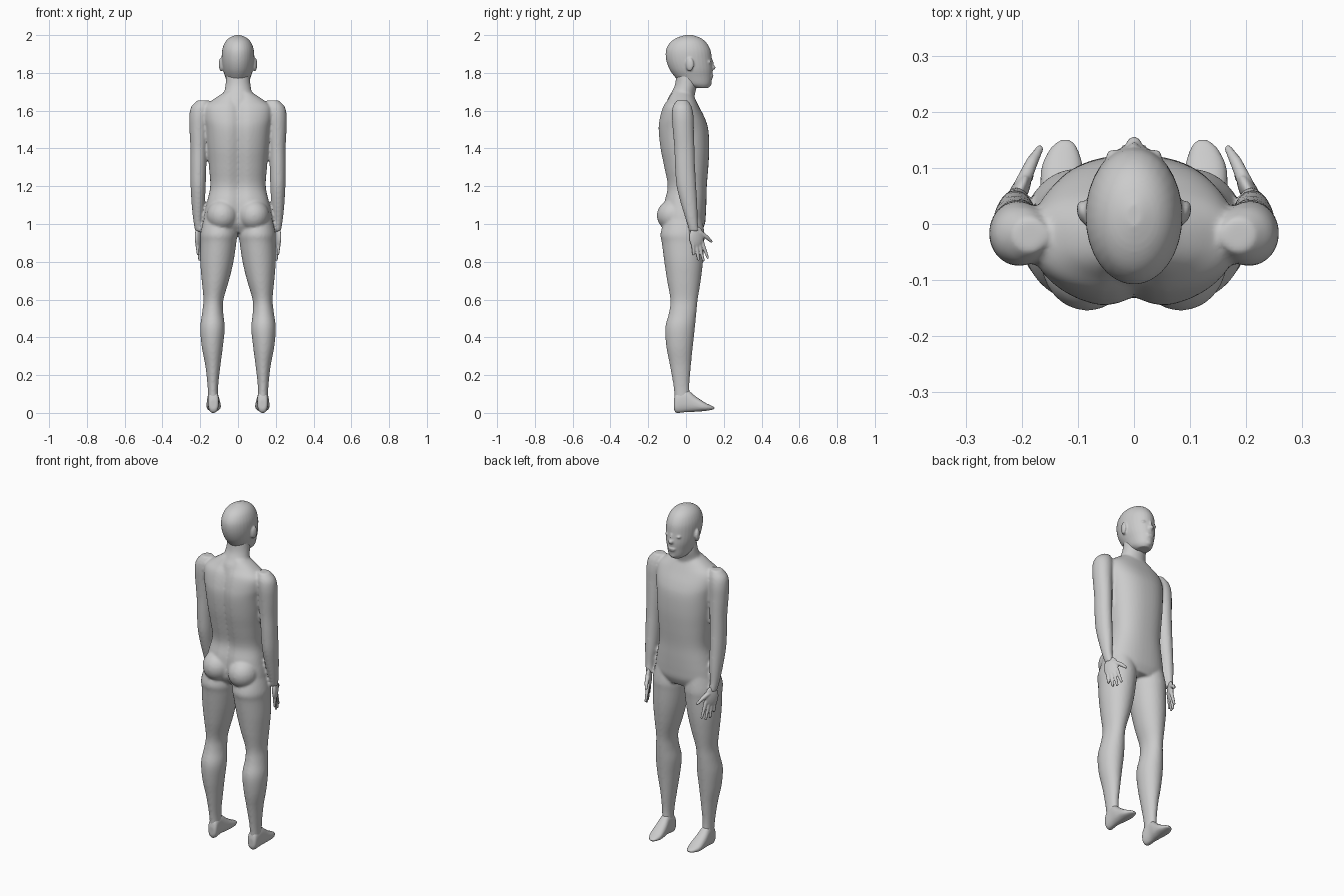
import bpy, bmesh, math
from mathutils import Vector, Matrix

skin = bpy.data.materials.new("skin_grey")
skin.diffuse_color = (0.6, 0.6, 0.6, 1)


def smooth_rows(rows, steps=4):
    """Catmull-Rom interpolation of the section table."""
    out = []
    for i in range(len(rows) - 1):
        a, b = rows[max(i - 1, 0)], rows[i]
        c, d = rows[i + 1], rows[min(i + 2, len(rows) - 1)]
        for k in range(steps):
            t = k / steps
            out.append([0.5 * (2 * q + (r - p) * t + (2 * p - 5 * q + 4 * r - s) * t * t
                               + (3 * q - p - 3 * r + s) * t ** 3)
                        for p, q, r, s in zip(a, b, c, d)])
    out.append(list(rows[-1]))
    return out


def loft(bm, rows, side=1, along_y=False, groove=0.0, n=32, power=1.0):
    """Rows: position, centre x, half width, low edge, high edge."""
    rings = []
    for pos, cx, hw, lo, hi in smooth_rows(rows):
        ring = []
        for i in range(n):
            a = 2 * math.pi * i / n
            c, s = math.cos(a), math.sin(a)
            x = cx + hw * math.copysign(abs(c) ** power, c)
            v = (lo + hi) / 2 + (hi - lo) / 2 * math.copysign(abs(s) ** power, s)
            if s < 0:                                   # spine furrow
                v += groove * math.exp(-(x / 0.03) ** 2)
            ring.append(bm.verts.new((side * x, pos, v) if along_y else (side * x, v, pos)))
        rings.append(ring)
    for r0, r1 in zip(rings, rings[1:]):
        for i in range(n):
            j = (i + 1) % n
            bm.faces.new((r0[i], r0[j], r1[j], r1[i]))
    bm.faces.new(rings[0])
    bm.faces.new(rings[-1])


def ball(bm, loc, size, turn=0.0, side=1):
    m = (Matrix.Translation((side * loc[0], loc[1], loc[2]))
         @ Matrix.Rotation(side * turn, 4, 'Z') @ Matrix.Diagonal((*size, 1)))
    bmesh.ops.create_uvsphere(bm, u_segments=24, v_segments=14, radius=1, matrix=m)


def finger(bm, p, q, r0, r1, side):
    p, q = Vector((side * p[0], *p[1:])), Vector((side * q[0], *q[1:]))
    d = q - p
    m = Matrix.Translation((p + q) / 2) @ d.to_track_quat('Z', 'Y').to_matrix().to_4x4()
    bmesh.ops.create_cone(bm, cap_ends=True, segments=14, radius1=r0, radius2=r1,
                          depth=d.length, matrix=m)
    bmesh.ops.create_uvsphere(bm, u_segments=14, v_segments=8, radius=r1,
                              matrix=Matrix.Translation(q))


def finish(bm, name, voxel, rounds):
    """Fuse the overlapping volumes into one smooth skin."""
    bmesh.ops.recalc_face_normals(bm, faces=bm.faces)
    mesh = bpy.data.meshes.new(name)
    bm.to_mesh(mesh)
    bm.free()
    for p in mesh.polygons:
        p.use_smooth = True
    mesh.materials.append(skin)
    ob = bpy.data.objects.new(name, mesh)
    bpy.context.collection.objects.link(ob)
    fuse = ob.modifiers.new("fuse", 'REMESH')
    fuse.mode, fuse.voxel_size, fuse.use_smooth_shade = 'VOXEL', voxel, True
    soft = ob.modifiers.new("soften", 'SMOOTH')
    soft.factor, soft.iterations = 0.5, rounds


# Body: torso, neck, arms and legs
bm = bmesh.new()
loft(bm, [(1.70, 0, .07, -.08, .03), (1.66, 0, .13, -.10, .05), (1.62, 0, .178, -.125, .07),
          (1.56, 0, .182, -.143, .10), (1.50, 0, .172, -.15, .118), (1.40, 0, .163, -.14, .123),
          (1.30, 0, .153, -.12, .118), (1.20, 0, .147, -.102, .11), (1.12, 0, .163, -.118, .108),
          (1.05, 0, .178, -.125, .105), (1.0, 0, .18, -.12, .10), (.955, 0, .15, -.09, .08)],
     groove=.02, n=48, power=.85)
loft(bm, [(1.58, 0, .09, -.12, .05), (1.66, 0, .085, -.098, .045), (1.70, 0, .073, -.075, .05),
          (1.74, 0, .066, -.058, .06), (1.80, 0, .06, -.05, .06)])
for s in (1, -1):
    # Arm, shoulder to wrist
    loft(bm, [(1.655, .185, .03, -.05, .01), (1.62, .198, .05, -.07, .03),
              (1.57, .205, .053, -.075, .04), (1.5, .208, .049, -.07, .042),
              (1.4, .208, .044, -.062, .045), (1.3, .210, .042, -.058, .048),
              (1.2, .211, .040, -.05, .054), (1.1, .211, .034, -.025, .06),
              (1.02, .212, .025, 0, .062), (.96, .207, .020, .018, .068)], s)
    # Buttock
    ball(bm, (.083, -.065, 1.045), (.083, .09, .085), 0, s)
    # Leg, hip to ankle
    loft(bm, [(1.03, .10, .08, -.11, .085), (.95, .102, .097, -.135, .098),
              (.9, .104, .095, -.128, .096), (.8, .112, .088, -.115, .09),
              (.7, .12, .072, -.1, .078), (.6, .13, .053, -.083, .062),
              (.53, .134, .056, -.09, .055), (.45, .135, .065, -.11, .047),
              (.35, .136, .056, -.104, .036), (.25, .133, .04, -.085, .026),
              (.14, .133, .028, -.066, .018), (.06, .131, .027, -.06, .025)], s)
finish(bm, "body", .007, 6)

# Head with nose, lips, eyelids and ears
bm = bmesh.new()
loft(bm, [(1.72, 0, .035, .04, .118), (1.74, 0, .054, -.02, .132), (1.78, 0, .068, -.06, .138),
          (1.82, 0, .080, -.088, .141), (1.87, 0, .086, -.105, .137), (1.92, 0, .084, -.106, .13),
          (1.96, 0, .070, -.085, .108), (1.985, 0, .047, -.05, .077), (2.0, 0, .014, -.005, .035)])
ball(bm, (0, .138, 1.828), (.015, .018, .014))
ball(bm, (0, .134, 1.848), (.009, .012, .028))
ball(bm, (0, .134, 1.785), (.026, .011, .007))
ball(bm, (0, .132, 1.775), (.022, .011, .007))
ball(bm, (0, .120, 1.742), (.022, .015, .016))
for s in (1, -1):
    ball(bm, (.034, .123, 1.858), (.017, .01, .008), 0, s)
    ball(bm, (.089, .02, 1.845), (.012, .022, .036), -.3, s)
finish(bm, "head", .005, 3)

for s, label in ((1, "right"), (-1, "left")):
    # Hand: palm, four spread fingers and thumb
    bm = bmesh.new()
    ball(bm, (.206, .055, .93), (.016, .042, .06), .45, s)
    for base, tip in (((.190, .083, .91), (.184, .115, .822)),
                      ((.199, .068, .90), (.194, .092, .808)),
                      ((.207, .053, .90), (.204, .066, .812)),
                      ((.216, .037, .905), (.212, .040, .84))):
        finger(bm, base, tip, .011, .007, s)
    finger(bm, (.200, .07, .955), (.182, .11, .93), .014, .011, s)
    finger(bm, (.182, .11, .93), (.168, .134, .907), .011, .007, s)
    finish(bm, label + "_hand", .004, 2)

    # Foot, heel to pointed toes
    bm = bmesh.new()
    loft(bm, [(-.064, .13, .018, .02, .07), (-.05, .13, .028, 0, .11), (0, .132, .030, .004, .125),
              (.05, .13, .036, .006, .088), (.1, .128, .037, .010, .055),
              (.135, .125, .024, .016, .038), (.150, .122, .01, .02, .03)],
         s, along_y=True, power=.85)
    finish(bm, label + "_foot", .005, 2)
